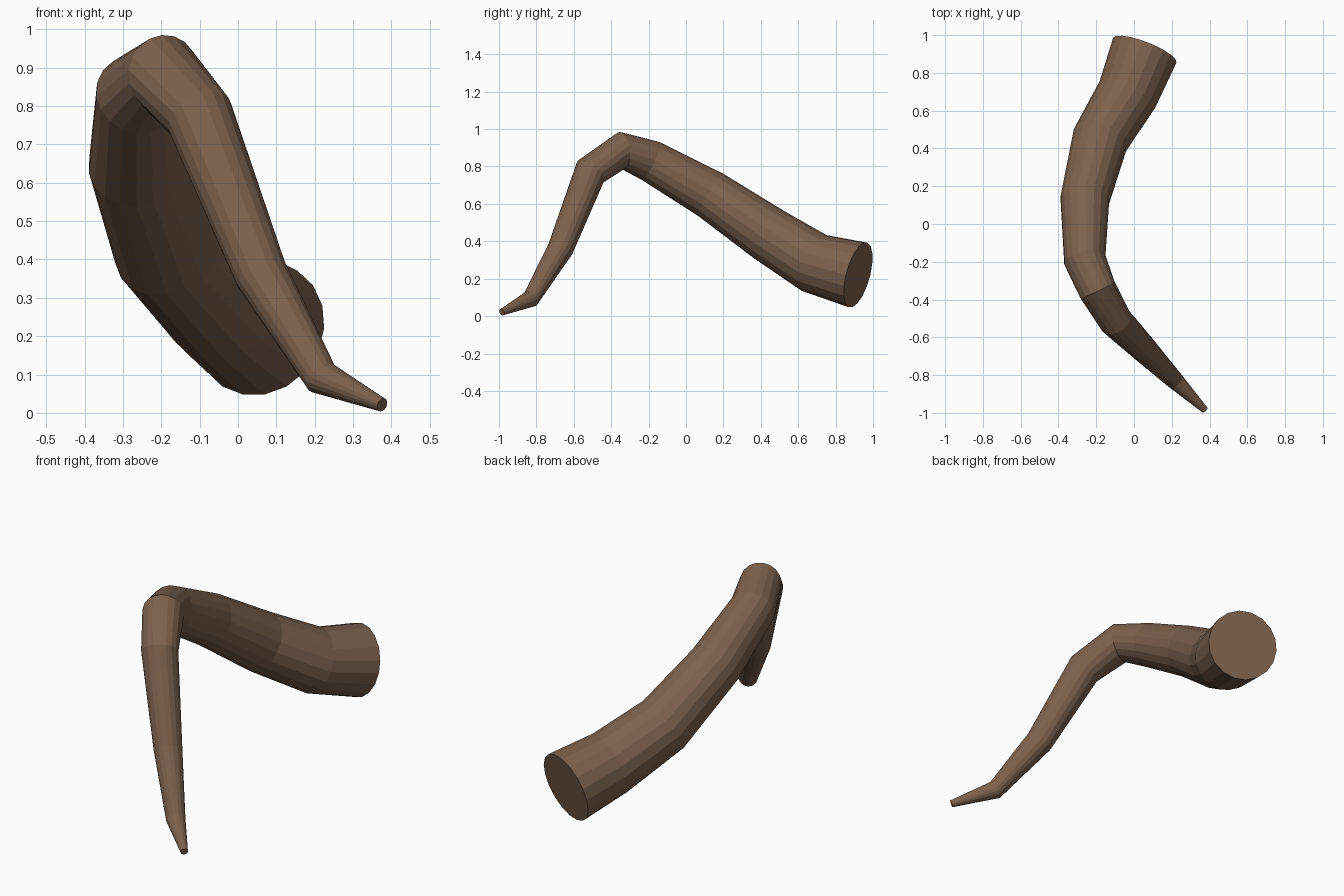
import bpy, bmesh
from math import cos, sin, tau
from mathutils import Vector

if "Cube" in bpy.data.objects:
    bpy.data.objects.remove(bpy.data.objects["Cube"])

SIDES = 18
# Centre line (x, y, z) and radius, from thick base to thin tip
PATH = [
    (0.057, 0.92, 0.22, 0.180),
    (-0.035, 0.685, 0.284, 0.163),
    (-0.18, 0.445, 0.435, 0.150),
    (-0.26, 0.13, 0.65, 0.131),
    (-0.26, -0.19, 0.83, 0.112),
    (-0.195, -0.345, 0.885, 0.101),
    (-0.10, -0.51, 0.773, 0.090),
    (0.06, -0.67, 0.363, 0.070),
    (0.218, -0.83, 0.092, 0.047),
    (0.376, -0.985, 0.021, 0.018),
]

pts = [Vector(p[:3]) for p in PATH]
dirs = [(b - a).normalized() for a, b in zip(pts, pts[1:])]
tangents = [dirs[0]] + [(a + b).normalized() for a, b in zip(dirs, dirs[1:])] + [dirs[-1]]

# Sweep a tapering ring along the path without twist
bm = bmesh.new()
rings = []
side = Vector((0, 0, 1))
for c, t, p in zip(pts, tangents, PATH):
    side = (side - t * side.dot(t)).normalized()
    other = t.cross(side)
    rings.append([bm.verts.new(c + p[3] * (side * cos(a) + other * sin(a)))
                  for a in (tau * (k + 0.5) / SIDES for k in range(SIDES))])
for r, s in zip(rings, rings[1:]):
    for k in range(SIDES):
        j = (k + 1) % SIDES
        bm.faces.new((r[k], r[j], s[j], s[k]))
# End caps
bm.faces.new(rings[0][::-1])
bm.faces.new(rings[-1])
bmesh.ops.recalc_face_normals(bm, faces=bm.faces[:])

mesh = bpy.data.meshes.new("curved_horn")
bm.to_mesh(mesh)
bm.free()
horn = bpy.data.objects.new("curved_horn", mesh)
bpy.context.collection.objects.link(horn)

# Brown horn material
mat = bpy.data.materials.new("brown_horn")
mat.diffuse_color = (0.20, 0.12, 0.075, 1)
mat.use_nodes = True
mat.node_tree.nodes["Principled BSDF"].inputs["Base Color"].default_value = mat.diffuse_color
mesh.materials.append(mat)
